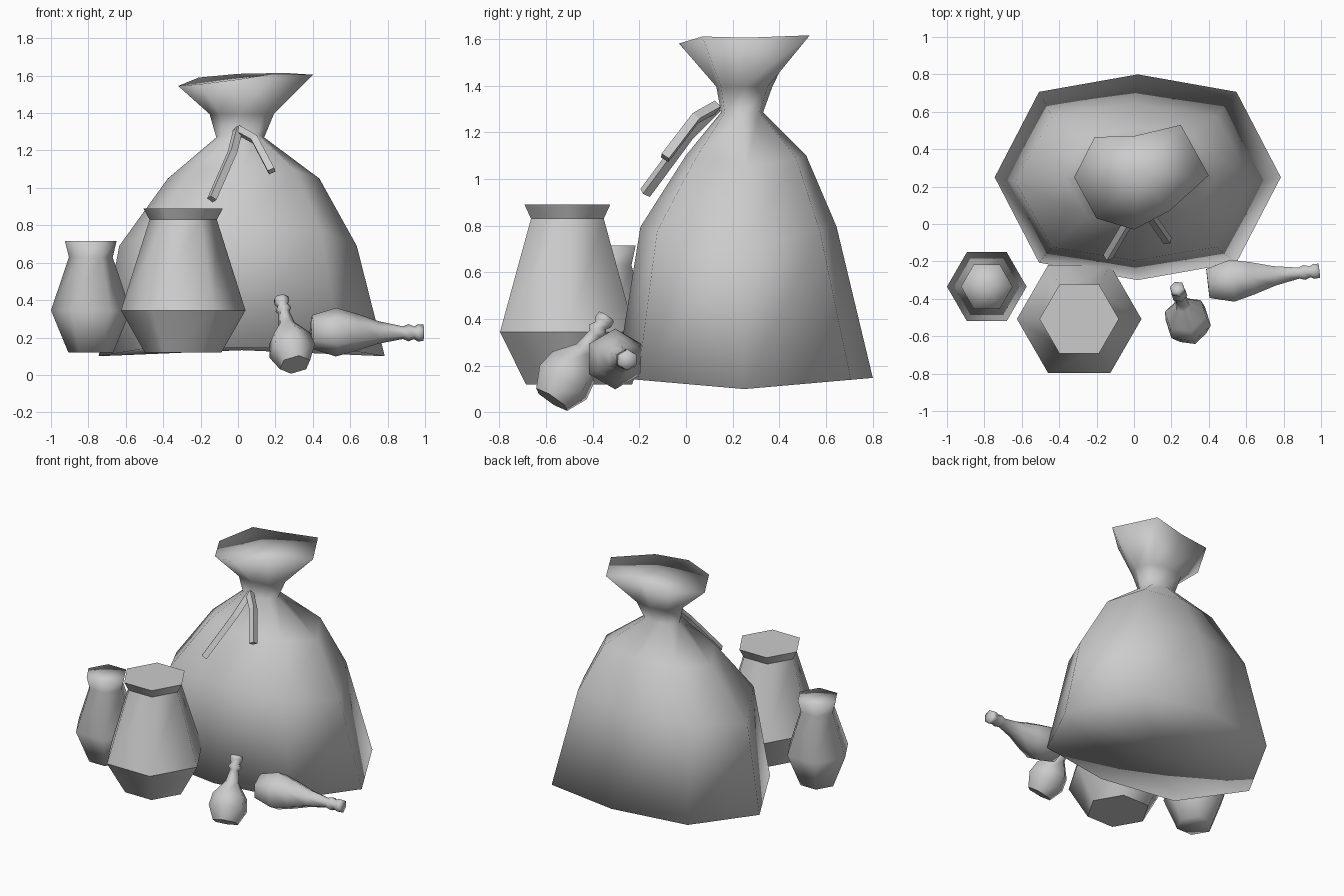
import bpy
import bmesh
import math
from mathutils import Vector

cube = bpy.data.objects.get("Cube")
if cube:
    bpy.data.objects.remove(cube, do_unlink=True)

# One plain clay colour for everything
grey = bpy.data.materials.new("clay_grey")
grey.use_nodes = True
colour = (0.6, 0.6, 0.6, 1)
grey.diffuse_color = colour
grey.node_tree.nodes["Principled BSDF"].inputs["Base Color"].default_value = colour


def loft(name, rings, sharp=()):
    """Skin a stack of rings, cap both ends, and keep the listed rings sharp."""
    bm = bmesh.new()
    loops = [[bm.verts.new(p) for p in ring] for ring in rings]
    n = len(loops[0])
    for low, high in zip(loops, loops[1:]):
        for i in range(n):
            j = (i + 1) % n
            bm.faces.new((low[i], low[j], high[j], high[i]))
    caps = [bm.faces.new(loops[0][::-1]), bm.faces.new(loops[-1])]
    bmesh.ops.recalc_face_normals(bm, faces=bm.faces)
    for face in bm.faces:
        face.smooth = True
    for k in sharp:
        for i in range(n):
            bm.edges.get((loops[k][i], loops[k][(i + 1) % n])).smooth = False
    bmesh.ops.poke(bm, faces=caps)
    mesh = bpy.data.meshes.new(name)
    bm.to_mesh(mesh)
    bm.free()
    mesh.materials.append(grey)
    obj = bpy.data.objects.new(name, mesh)
    bpy.context.collection.objects.link(obj)
    return obj


def turned(name, profile, base, tip=None, spin=0.0, sharp=()):
    """Six-sided turned vessel from (radius, height) pairs."""
    rings = []
    for r, h in profile:
        angles = [spin + i * math.tau / 6 for i in range(6)]
        rings.append([Vector((r * math.cos(a), r * math.sin(a), h)) for a in angles])
    obj = loft(name, rings, sharp)
    obj.location = base
    if tip:
        axis = Vector(tip) - Vector(base)
        obj.rotation_euler = axis.to_track_quat("Z", "Y").to_euler()
    return obj


def sack_ring(cx, rx, cy, ry, z_side, z_front):
    """Eight-sided oval whose front and back sit at another height."""
    ring = []
    for i in range(8):
        a = i * math.tau / 8
        x, y = math.cos(a), math.sin(a)
        if i % 2:
            x, y = math.copysign(0.69, x), math.copysign(0.83, y)
        lift = z_side + (z_front - z_side) * abs(y)
        ring.append((cx + rx * x, cy + ry * y, lift))
    return ring


# Sack with a slumped body, tied neck and uneven mouth
mouth = [(0.40, 0.26, 1.605), (0.25, 0.53, 1.615), (0, 0.47, 1.61),
         (-0.21, 0.465, 1.59), (-0.32, 0.25, 1.545), (-0.2, 0.03, 1.555),
         (0, -0.03, 1.58), (0.19, 0.07, 1.61)]
loft("sack", [
    sack_ring(0.02, 0.765, 0.25, 0.55, 0.1, 0.148),
    sack_ring(0, 0.635, 0.225, 0.42, 0.69, 0.795),
    sack_ring(0.03, 0.405, 0.257, 0.258, 1.05, 1.1),
    sack_ring(0.012, 0.128, 0.24, 0.09, 1.27, 1.285),
    sack_ring(0.02, 0.172, 0.25, 0.12, 1.395, 1.395),
    mouth])

# Cord ends hanging from the neck
cords = {
    "cord_long": [(0, 0.13, 1.31), (-0.03, 0.01, 1.19), (-0.14, -0.175, 0.94)],
    "cord_short": [(0, 0.13, 1.31), (0.09, 0.04, 1.26), (0.18, -0.09, 1.09)],
}
for name, path in cords.items():
    curve = bpy.data.curves.new(name, "CURVE")
    curve.dimensions = "3D"
    curve.bevel_depth = 0.027
    curve.bevel_resolution = 0
    curve.use_fill_caps = True
    spline = curve.splines.new("POLY")
    spline.points.add(len(path) - 1)
    for point, co in zip(spline.points, path):
        point.co = (*co, 1)
    spline.use_smooth = False
    curve.materials.append(grey)
    bpy.context.collection.objects.link(bpy.data.objects.new(name, curve))

# Two standing jars
turned("large_jar", [(0.205, 0.12), (0.333, 0.345), (0.18, 0.83), (0.212, 0.89)],
       (-0.293, -0.508, 0), sharp=(0, 1, 2, 3))
turned("small_jar", [(0.12, 0.12), (0.213, 0.345), (0.117, 0.63), (0.138, 0.715)],
       (-0.787, -0.335, 0))

# Leaning bottle
turned("leaning_bottle",
       [(0.085, 0), (0.128, 0.09), (0.115, 0.17), (0.045, 0.26), (0.03, 0.34),
        (0.045, 0.36), (0.03, 0.385), (0.042, 0.405), (0.04, 0.432)],
       (0.305, -0.575, 0.055), (0.23, -0.34, 0.41), spin=math.pi / 6, sharp=(0,))

# Bottle lying on its side
turned("lying_bottle",
       [(0.09, 0), (0.13, 0.13), (0.1, 0.24), (0.06, 0.36), (0.034, 0.49),
        (0.046, 0.52), (0.034, 0.55), (0.046, 0.57), (0.044, 0.6)],
       (0.395, -0.318, 0.23), (0.99, -0.25, 0.225), spin=math.pi / 6)
